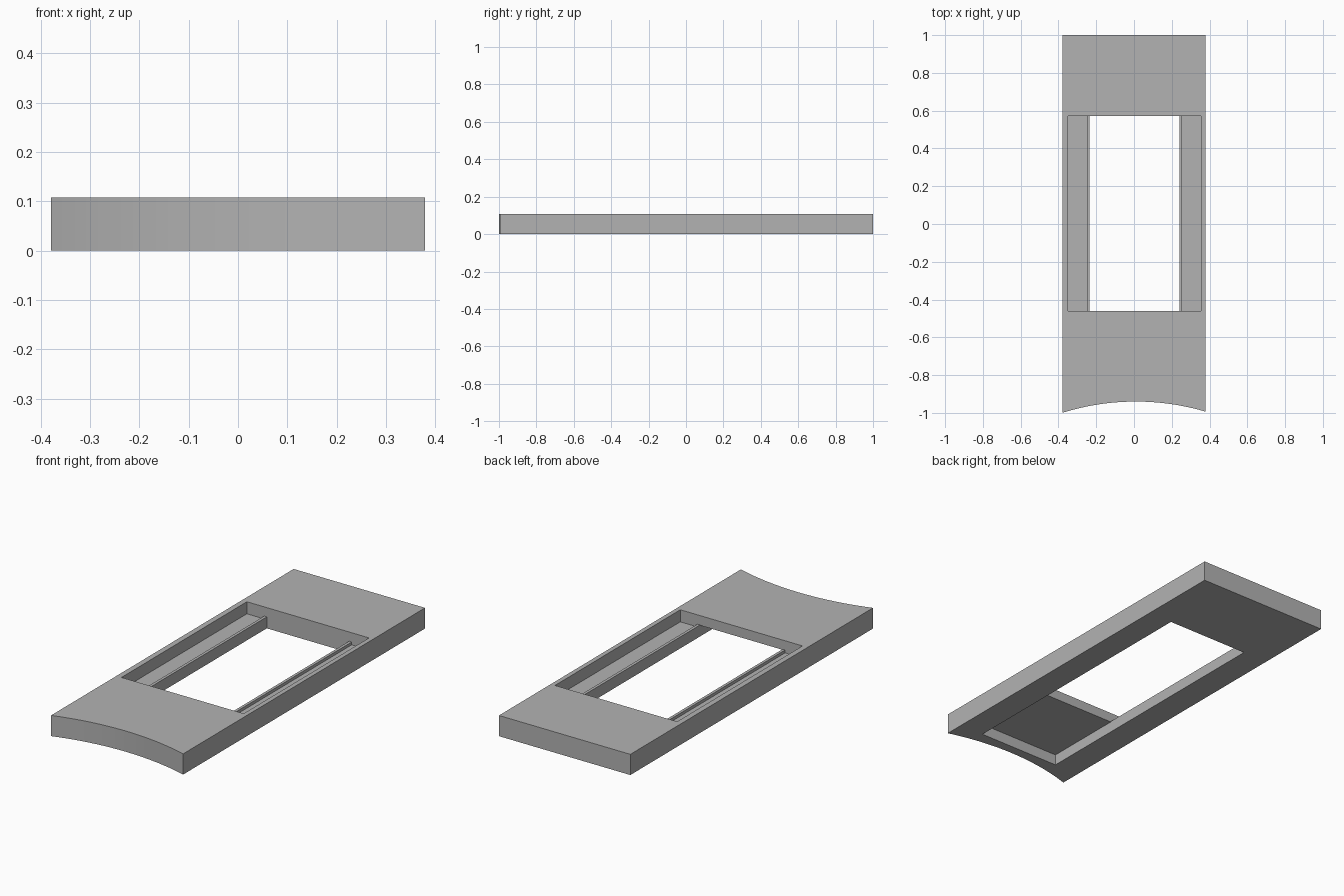
import bpy
import bmesh
import math

cube = bpy.data.objects.get("Cube")
if cube:
    bpy.data.objects.remove(cube, do_unlink=True)

HALF_W, BACK, TOP = 0.379, 1.0, 0.108
WINDOW_FRONT, WINDOW_BACK = -0.46, 0.573
ARC_X, ARC_Y, ARC_R = 0.01, -0.94, 1.3

grey = bpy.data.materials.new("plain grey")
grey.use_nodes = True
colour = (0.45, 0.45, 0.45, 1.0)
grey.diffuse_color = colour
grey.node_tree.nodes["Principled BSDF"].inputs["Base Color"].default_value = colour


def prism(name, outline, z0, z1):
    """Extrude a flat outline from z0 up to z1."""
    bm = bmesh.new()
    face = bm.faces.new([bm.verts.new((x, y, z0)) for x, y in outline])
    extruded = bmesh.ops.extrude_face_region(bm, geom=[face])["geom"]
    tops = [v for v in extruded if isinstance(v, bmesh.types.BMVert)]
    bmesh.ops.translate(bm, verts=tops, vec=(0, 0, z1 - z0))
    bmesh.ops.recalc_face_normals(bm, faces=bm.faces)
    mesh = bpy.data.meshes.new(name)
    bm.to_mesh(mesh)
    bm.free()
    obj = bpy.data.objects.new(name, mesh)
    bpy.context.collection.objects.link(obj)
    mesh.materials.append(grey)
    return obj


def cut_box(target, x0, x1, y0, y1, z0, z1):
    """Cut a box-shaped opening out of the target."""
    cutter = prism("cutter", [(x0, y0), (x1, y0), (x1, y1), (x0, y1)], z0, z1)
    cutter.hide_render = True
    mod = target.modifiers.new("cut", "BOOLEAN")
    mod.operation = "DIFFERENCE"
    mod.solver = "EXACT"
    mod.object = cutter
    bpy.context.view_layer.objects.active = target
    bpy.ops.object.modifier_apply(modifier=mod.name)
    bpy.data.objects.remove(cutter, do_unlink=True)


# Plate with a concave front edge
STEPS = 32
outline = [(HALF_W, BACK), (-HALF_W, BACK)]
for i in range(STEPS + 1):
    x = -HALF_W + 2 * HALF_W * i / STEPS
    drop = ARC_R - math.sqrt(ARC_R ** 2 - (x - ARC_X) ** 2)
    outline.append((x, ARC_Y - drop))
plate = prism("frame_plate", outline, 0, TOP)

# Wide upper recess, down to the top of the inner lips
cut_box(plate, -0.35, 0.355, WINDOW_FRONT, WINDOW_BACK, 0.06, 0.2)

# Side channels behind the lips
for x0, x1 in ((-0.35, -0.25), (0.255, 0.355)):
    cut_box(plate, x0, x1, WINDOW_FRONT, WINDOW_BACK, 0.045, 0.2)

# Window opening
cut_box(plate, -0.235, 0.24, WINDOW_FRONT, WINDOW_BACK, -0.1, 0.2)

# Underside pocket running forward from the window
cut_box(plate, -0.235, 0.24, -0.89, WINDOW_BACK, -0.1, 0.057)
